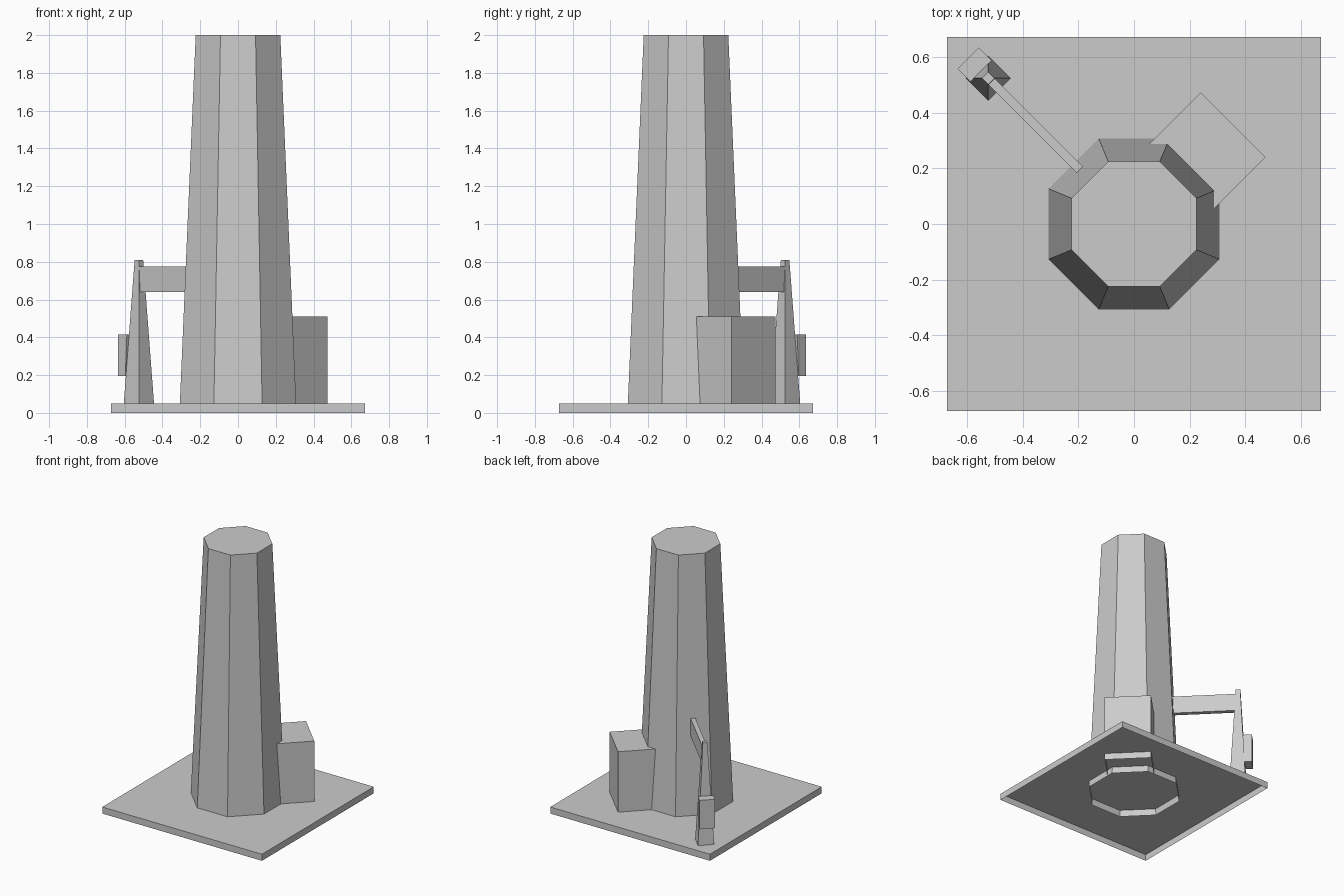
import bpy, bmesh
from math import sin, cos, tan, pi, radians

if "Cube" in bpy.data.objects:
    bpy.data.objects.remove(bpy.data.objects["Cube"])

BASE_A, TOP_A = 0.31, 0.224      # tower apothem at ground and at the top


def apothem(z):
    return BASE_A + (TOP_A - BASE_A) * z / 2.0


def loft(name, rings, turn=0, cap_bottom=False, cap_top=True, skip=()):
    """Skin two or more rings of (x, y, z) points; skip leaves out side faces."""
    bm = bmesh.new()
    loops = [[bm.verts.new(p) for p in r] for r in rings]
    n = len(loops[0])
    for lo, hi in zip(loops, loops[1:]):
        for i in range(n):
            if i not in skip:
                j = (i + 1) % n
                bm.faces.new((lo[i], lo[j], hi[j], hi[i]))
    if cap_top:
        bm.faces.new(loops[-1])
    if cap_bottom:
        bm.faces.new(loops[0][::-1])
    mesh = bpy.data.meshes.new(name)
    bm.to_mesh(mesh)
    bm.free()
    ob = bpy.data.objects.new(name, mesh)
    ob.rotation_euler.z = radians(turn)
    bpy.context.collection.objects.link(ob)
    return ob


def ngon(n, a, z, cx=0):
    r = a / cos(pi / n)
    return [(cx + r * cos((2 * i + 1) * pi / n), r * sin((2 * i + 1) * pi / n), z)
            for i in range(n)]


def rect(u0, u1, w, z):
    return [(u0, -w, z), (u1, -w, z), (u1, w, z), (u0, w, z)]


# base plate, hollow underneath
loft("base_plate", [ngon(4, 0.672, 0), ngon(4, 0.672, 0.05)])

# tapered octagonal tower, open underneath
loft("tower", [ngon(8, apothem(0), 0), ngon(8, apothem(2), 2)])


# side block, its back fitted around the tower faces
def block_ring(z):
    a, w = apothem(z), 0.165
    u, c = a * 2 ** 0.5 - w, a * tan(pi / 8)
    return [(u, -w, z), (0.505, -w, z), (0.505, w, z), (u, w, z), (a, c, z), (a, -c, z)]


loft("side_block", [block_ring(0), block_ring(0.51)], turn=45, skip=(3, 4, 5))

# post standing on the back left corner
POST_R = 0.742
loft("post", [ngon(4, 0.0566, 0.05, POST_R), ngon(4, 0.016, 0.81, POST_R)], turn=135)

# arm joining the post to the tower
loft("arm", [rect(apothem(0.64), 0.716, 0.0165, 0.64),
             rect(apothem(0.775), 0.724, 0.0165, 0.775)],
     turn=135, cap_bottom=True, skip=(1, 3))

# small box on the outer face of the post
loft("post_box", [rect(0.79, 0.844, 0.054, 0.195), rect(0.778, 0.844, 0.054, 0.415)],
     turn=135, cap_bottom=True)
